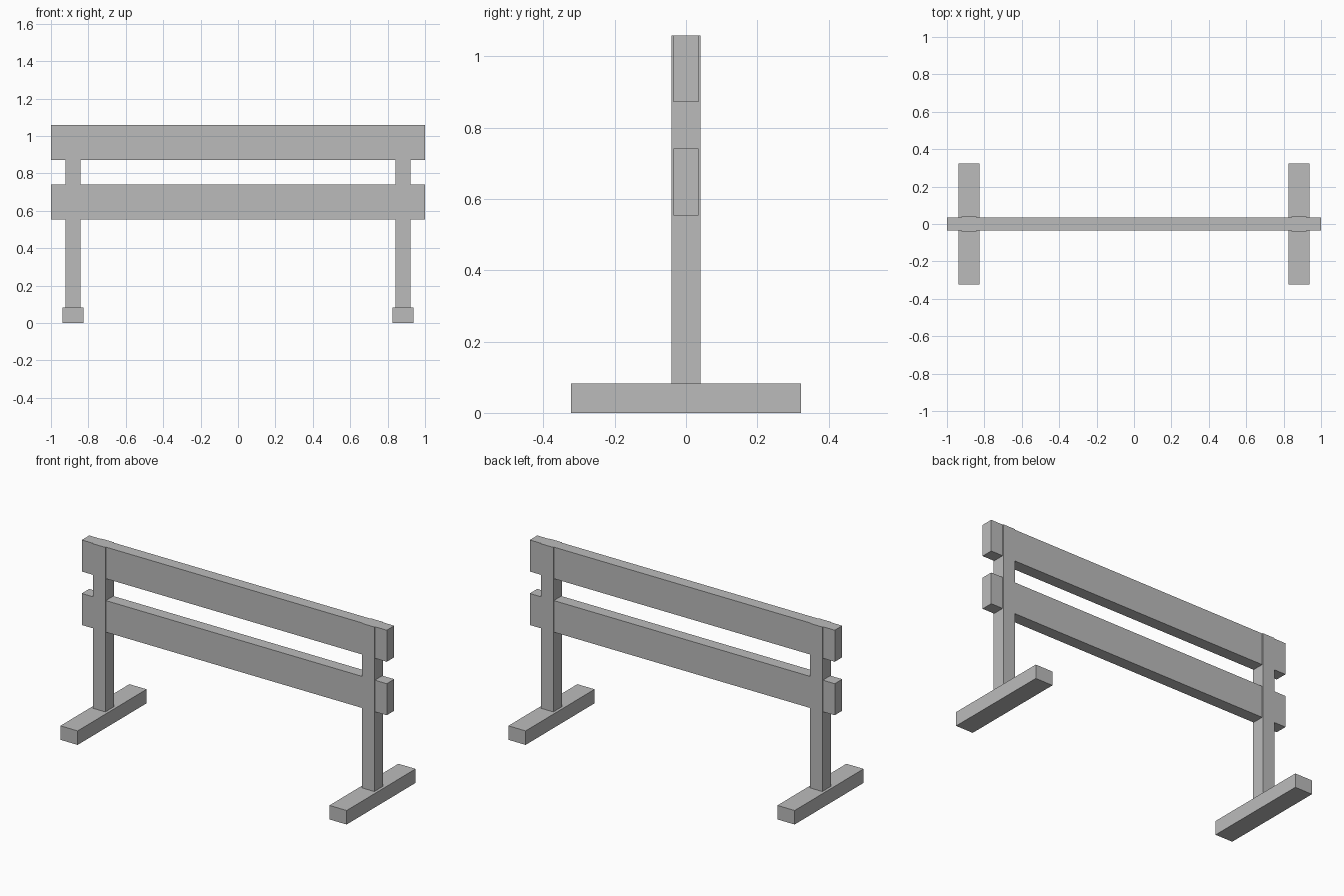
import bpy

cube = bpy.data.objects.get("Cube")
if cube:
    bpy.data.objects.remove(cube, do_unlink=True)

# Single plain grey finish
GREY = (0.5, 0.5, 0.5, 1.0)
grey = bpy.data.materials.new("plain_grey")
grey.use_nodes = True
grey.diffuse_color = GREY
grey.node_tree.nodes["Principled BSDF"].inputs["Base Color"].default_value = GREY


def box(name, x, width, depth, bottom, top):
    """Box centred on y = 0, spanning bottom to top in z."""
    bpy.ops.mesh.primitive_cube_add(size=1, location=(x, 0, (bottom + top) / 2))
    part = bpy.context.object
    part.name = name
    part.scale = (width, depth, top - bottom)
    bpy.ops.object.transform_apply(location=False, rotation=False, scale=True)
    part.data.materials.append(grey)
    return part


FOOT_TOP = 0.083
HEIGHT = 1.058
POST_X = 0.882

# Feet and posts, one pair per side
for side, sign in (("left", 1), ("right", -1)):
    box(side + "_foot", sign * POST_X, 0.113, 0.646, 0, FOOT_TOP)
    box(side + "_post", sign * POST_X, 0.08, 0.08, FOOT_TOP, HEIGHT)

# Horizontal boards running through the posts
box("upper_rail", 0, 2, 0.07, 0.871, HEIGHT)
box("lower_rail", 0, 2, 0.07, 0.554, 0.741)
